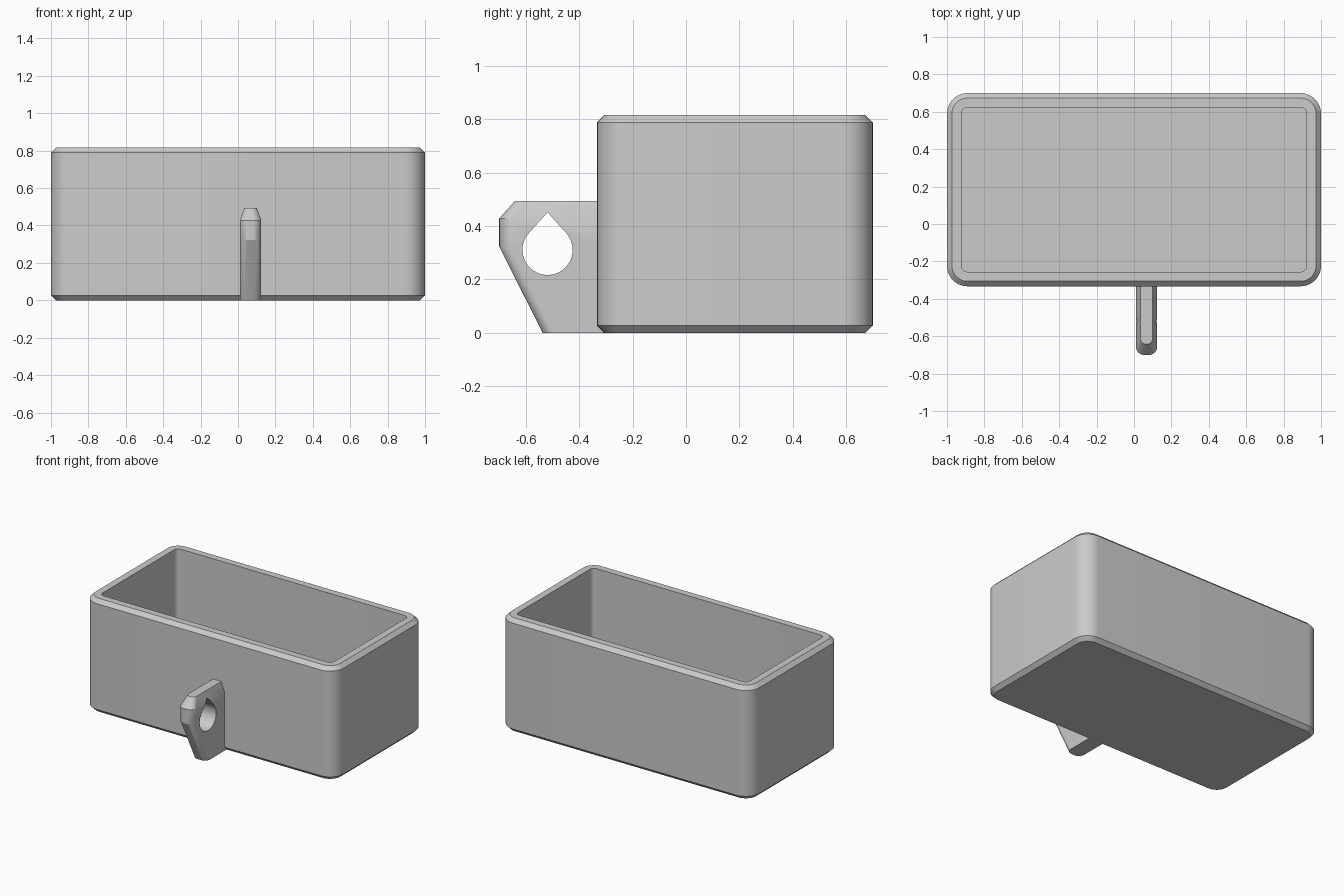
import bpy, bmesh
from math import sin, cos, pi, asin, sqrt, radians

cube = bpy.data.objects.get("Cube")
if cube:
    bpy.data.objects.remove(cube, do_unlink=True)

grey = bpy.data.materials.new("light grey plastic")
grey.use_nodes = True
grey.diffuse_color = (0.6, 0.6, 0.6, 1)
grey.node_tree.nodes["Principled BSDF"].inputs["Base Color"].default_value = (0.6, 0.6, 0.6, 1)


def rounded_rect(x0, x1, y0, y1, front_r, back_r, z, steps=12):
    """Outline with the same point count for any size or radius."""
    corners = [(x1, y1, back_r, -1, -1), (x0, y1, back_r, 1, -1),
               (x0, y0, front_r, 1, 1), (x1, y0, front_r, -1, 1)]
    points = []
    for i, (x, y, r, dx, dy) in enumerate(corners):
        for k in range(steps + 1):
            a = (i + k / steps) * pi / 2
            points.append((x + dx * r + r * cos(a), y + dy * r + r * sin(a), z))
    return points


def loft(name, rings):
    """Skin a stack of outlines and cap both ends."""
    bm = bmesh.new()
    loops = [[bm.verts.new(p) for p in ring] for ring in rings]
    n = len(loops[0])
    for a, b in zip(loops, loops[1:]):
        for i in range(n):
            j = (i + 1) % n
            bm.faces.new((a[i], a[j], b[j], b[i]))
    bm.faces.new(loops[0][::-1])
    bm.faces.new(loops[-1])
    bmesh.ops.remove_doubles(bm, verts=bm.verts, dist=0.0001)
    bmesh.ops.recalc_face_normals(bm, faces=bm.faces)
    mesh = bpy.data.meshes.new(name)
    bm.to_mesh(mesh)
    bm.free()
    mesh.materials.append(grey)
    obj = bpy.data.objects.new(name, mesh)
    bpy.context.collection.objects.link(obj)
    return obj


def activate(obj):
    bpy.ops.object.select_all(action='DESELECT')
    obj.select_set(True)
    bpy.context.view_layer.objects.active = obj


# Open box: outer shell with chamfered rims, then the cavity down to the floor
HEIGHT, CHAMFER, WALL, FLOOR = 0.816, 0.027, 0.077, 0.08


def box_ring(inset, z):
    r = 0.11 - inset
    return rounded_rect(-1 + inset, 1 - inset, -0.333 + inset, 0.7 - inset, r, r, z)


box = loft("box", [box_ring(CHAMFER, 0), box_ring(0, CHAMFER),
                   box_ring(0, HEIGHT - CHAMFER), box_ring(CHAMFER, HEIGHT),
                   box_ring(WALL, HEIGHT), box_ring(WALL, FLOOR)])

# Front lug: rounded nose, sloped underside, tapered top
LUG_X, LUG_HALF, LUG_BACK = 0.067, 0.057, -0.29


def lug_ring(front, z, half=LUG_HALF, r=0.045):
    return rounded_rect(LUG_X - half, LUG_X + half, front, LUG_BACK, r, 0.001, z)


lug = loft("front_lug", [lug_ring(-0.537, 0), lug_ring(-0.7, 0.323),
                         lug_ring(-0.7, 0.428), lug_ring(-0.642, 0.494, 0.033, 0.03)])

# Teardrop hole through the lug
HOLE_Y, HOLE_Z, RADIUS, TIP = -0.519, 0.311, 0.094, 0.141
start = pi - asin(RADIUS / TIP)
start = pi / 2 + (start - pi / 2)
half_gap = pi / 2 - asin(RADIUS / TIP)
outline = [(HOLE_Y, HOLE_Z + TIP)]
for k in range(49):
    a = pi / 2 + half_gap + (2 * pi - 2 * half_gap) * k / 48
    outline.append((HOLE_Y + RADIUS * cos(a), HOLE_Z + RADIUS * sin(a)))
cutter = loft("hole_cutter", [[(x, y, z) for y, z in outline] for x in (-0.1, 0.25)])
cutter.hide_render = True
cut = lug.modifiers.new("hole", 'BOOLEAN')
cut.operation = 'DIFFERENCE'
cut.solver = 'EXACT'
cut.object = cutter
activate(lug)
bpy.ops.object.modifier_apply(modifier=cut.name)
bpy.data.objects.remove(cutter, do_unlink=True)

# Smooth rounded corners, crisp chamfers
for obj in (box, lug):
    activate(obj)
    bpy.ops.object.shade_smooth_by_angle(angle=radians(25))
